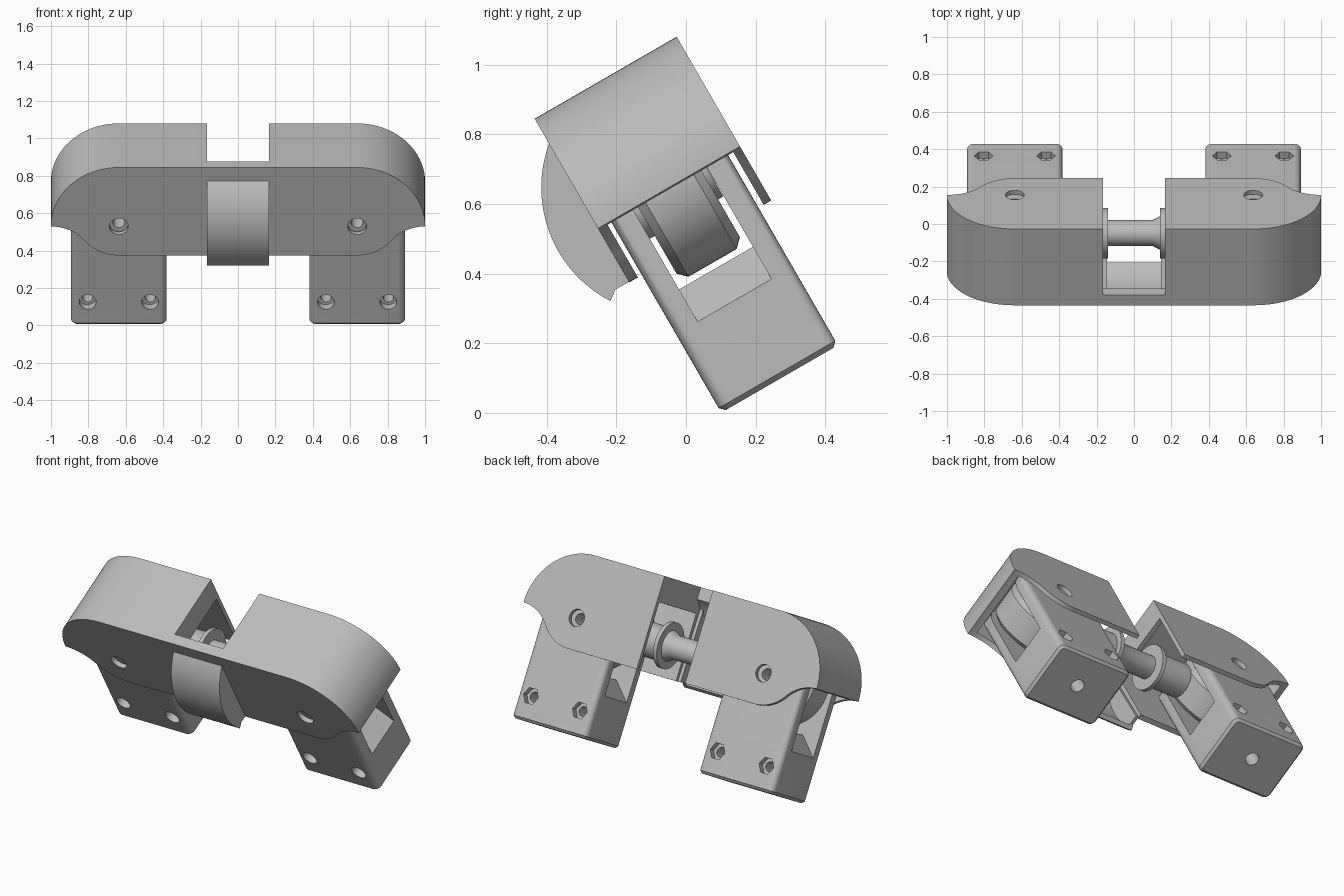
import bpy, bmesh
from math import sin, cos, radians, pi
from mathutils import Matrix, Vector

if "Cube" in bpy.data.objects:
    bpy.data.objects.remove(bpy.data.objects["Cube"], do_unlink=True)

grey = bpy.data.materials.new("plain_grey")
grey.use_nodes = True
COLOR = (0.5, 0.5, 0.5, 1)
grey.diffuse_color = COLOR
grey.node_tree.nodes["Principled BSDF"].inputs["Base Color"].default_value = COLOR

# Shared dimensions in the untilted frame (y = depth, z = height)
TILT = radians(30)
PX, PZ = 0.637, 0.585          # pivot of each leg
FRONT, BACK = 0.046, 0.517     # housing depth
MID = (FRONT + BACK) / 2
LF, LB = 0.088, 0.475          # leg depth


def arc(cx, cy, r, a0, a1, n=20):
    return [(cx + r * cos(radians(a0 + (a1 - a0) * i / n)),
             cy + r * sin(radians(a0 + (a1 - a0) * i / n))) for i in range(n + 1)]


def circle(cx, cy, r, n=32):
    return arc(cx, cy, r, 0, 360, n)[:-1]


def box(x0, x1, y0, y1):
    return [(x0, y0), (x1, y0), (x1, y1), (x0, y1)]


def to_object(name, bm):
    bmesh.ops.recalc_face_normals(bm, faces=bm.faces)
    mesh = bpy.data.meshes.new(name)
    bm.to_mesh(mesh)
    bm.free()
    mesh.materials.append(grey)
    ob = bpy.data.objects.new(name, mesh)
    bpy.context.scene.collection.objects.link(ob)
    return ob


def prism(name, pts, axis, a, b):
    """Extrude a closed outline along one axis from a to b."""
    place = {"x": lambda p, t: (t, p[0], p[1]),
             "y": lambda p, t: (p[0], t, p[1]),
             "z": lambda p, t: (p[0], p[1], t)}[axis]
    bm = bmesh.new()
    face = bm.faces.new([bm.verts.new(place(p, a)) for p in pts])
    ext = bmesh.ops.extrude_face_region(bm, geom=[face])
    shift = Vector(place((0, 0), b - a))
    bmesh.ops.translate(bm, vec=shift,
                        verts=[v for v in ext["geom"] if isinstance(v, bmesh.types.BMVert)])
    return to_object(name, bm)


def lathe(name, profile, centre, axis, closed):
    """Revolve (along, radius) points about the x or y axis."""
    bm = bmesh.new()
    c = Vector(centre)
    verts = [bm.verts.new(c + (Vector((t, 0, r)) if axis == "x" else Vector((0, t, r))))
             for t, r in profile]
    pairs = list(zip(verts, verts[1:])) + ([(verts[-1], verts[0])] if closed else [])
    edges = [bm.edges.new(p) for p in pairs]
    bmesh.ops.spin(bm, geom=verts + edges, cent=c, angle=2 * pi, steps=48,
                   axis=(1, 0, 0) if axis == "x" else (0, 1, 0))
    bmesh.ops.remove_doubles(bm, verts=bm.verts, dist=1e-5)
    return to_object(name, bm)


def finish(ob, cutters=(), mirror=False):
    """Cut, mirror, bake, tilt and shade a part."""
    for c in cutters:
        c.hide_render = True
        m = ob.modifiers.new("cut", "BOOLEAN")
        m.operation, m.solver, m.object = "DIFFERENCE", "EXACT", c
    if mirror:
        ob.modifiers.new("mirror", "MIRROR").use_mirror_merge = False
    dg = bpy.context.evaluated_depsgraph_get()
    mesh = bpy.data.meshes.new_from_object(ob.evaluated_get(dg))
    ob.modifiers.clear()
    ob.data = mesh
    mesh.transform(Matrix.Rotation(TILT, 4, "X"))
    mesh.shade_smooth()
    mesh.set_sharp_from_angle(angle=radians(30))
    for c in cutters:
        bpy.data.objects.remove(c, do_unlink=True)


# Housing halves: rounded shoulder, S-curved lower edge, hollow inside
outline = ([(0.165, 0.949)] + arc(PX, PZ, 0.364, 90, 0)
           + arc(1.001, 0.355, 0.23, 90, 142.3, 10)
           + arc(PX, 0.636, 0.23, -37.7, -90, 10) + [(0.165, 0.406)])
housing = prism("housing_halves", outline, "y", FRONT, BACK)
cavity = [(0.195, 0.3), (0.195, 0.905)] + arc(PX, PZ, 0.32, 90, 0) + [(0.957, 0.3)]
finish(housing, [
    prism("cavity", cavity, "y", 0.075, 0.492),
    prism("passage", box(0.1, 0.25, 0.31, 0.8), "y", 0.075, 0.492),
    prism("pivot_hole", circle(PX, PZ, 0.05), "y", 0, 0.6)], mirror=True)

# Centre cover: front wall with a curved shell bulging forward
RO, RI = 0.367, 0.34
cover = ([(FRONT, 0.949), (0.109, 0.949)] + arc(MID, PZ, RI, 120.4, 212.6, 30)
         + arc(MID, PZ, RO, 212.6, 129.9, 30))
finish(prism("centre_cover", cover, "x", -0.165, 0.165))
cheek = arc(MID, PZ, RO, 129.9, 212.6, 30) + [(0, 0.408), (FRONT + 0.01, 0.408)]
finish(prism("cover_cheeks", cheek, "x", 0.145, 0.1651), mirror=True)

# Legs: rounded bars forked around the rollers
X0, X1, R = PX - 0.255, PX + 0.255, 0.035
section = (arc(X1 - R, LB - R, R, 0, 90, 6) + arc(X0 + R, LB - R, R, 90, 180, 6)
           + arc(X0 + R, LF + R, R, 180, 270, 6) + arc(X1 - R, LF + R, R, 270, 360, 6))
leg = prism("legs", section, "z", -0.05, 0.84)
bm = bmesh.new()
bm.from_mesh(leg.data)
rim = [e for e in bm.edges if all(v.co.z < 0 for v in e.verts)]
bmesh.ops.bevel(bm, geom=rim, offset=0.015, segments=1, affect="EDGES")
bm.to_mesh(leg.data)
bm.free()
slot = [(X0 - 0.05, 0.16), (X0 + 0.107, 0.317), (X1 - 0.107, 0.317),
        (X1 + 0.05, 0.16), (X1 + 0.05, 1), (X0 - 0.05, 1)]
crown = ([(X1 + 0.05, PZ)] + [(X1 + 0.05, 1), (X0 - 0.05, 1), (X0 - 0.05, PZ)]
         + arc(PX, PZ, 0.255, 180, 0, 30))
cuts = [prism("slot", slot, "y", 0.16, 0.405),
        prism("crown", crown, "y", 0, 0.6),
        prism("pin_hole", circle(PX, PZ, 0.032), "y", 0, 0.6),
        prism("foot_hole", circle(PX, MID, 0.04), "z", -0.1, 0.4)]
for hx in (PX - 0.167, PX + 0.167):
    cuts += [prism("bolt_hole", circle(hx, 0.094, 0.028), "y", 0, 0.6),
             prism("bolt_recess", circle(hx, 0.094, 0.045), "y", 0, LF + 0.05),
             prism("nut_recess", circle(hx, 0.094, 0.05, 6), "y", LB - 0.04, 0.6)]
finish(leg, cuts, mirror=True)

# Rollers with hubs on the pivot axes
half = [(-0.122, 0.032), (-0.122, 0.1), (-0.105, 0.1), (-0.105, 0.225), (-0.08, 0.25)]
roller = half + [(-t, r) for t, r in reversed(half)]
finish(lathe("rollers", roller, (PX, MID, PZ), "y", True), mirror=True)

# Cross shaft with collars and flanges
side = [(0.375, 0), (0.375, 0.1), (0.165, 0.1), (0.165, 0.135), (0.14, 0.135)]
shaft = ([(-t, r) for t, r in side] + [(-0.14, 0.07), (0.1, 0.07), (0.14, 0.09)]
         + side[::-1])
finish(lathe("cross_shaft", shaft, (0, MID, PZ), "x", False))
